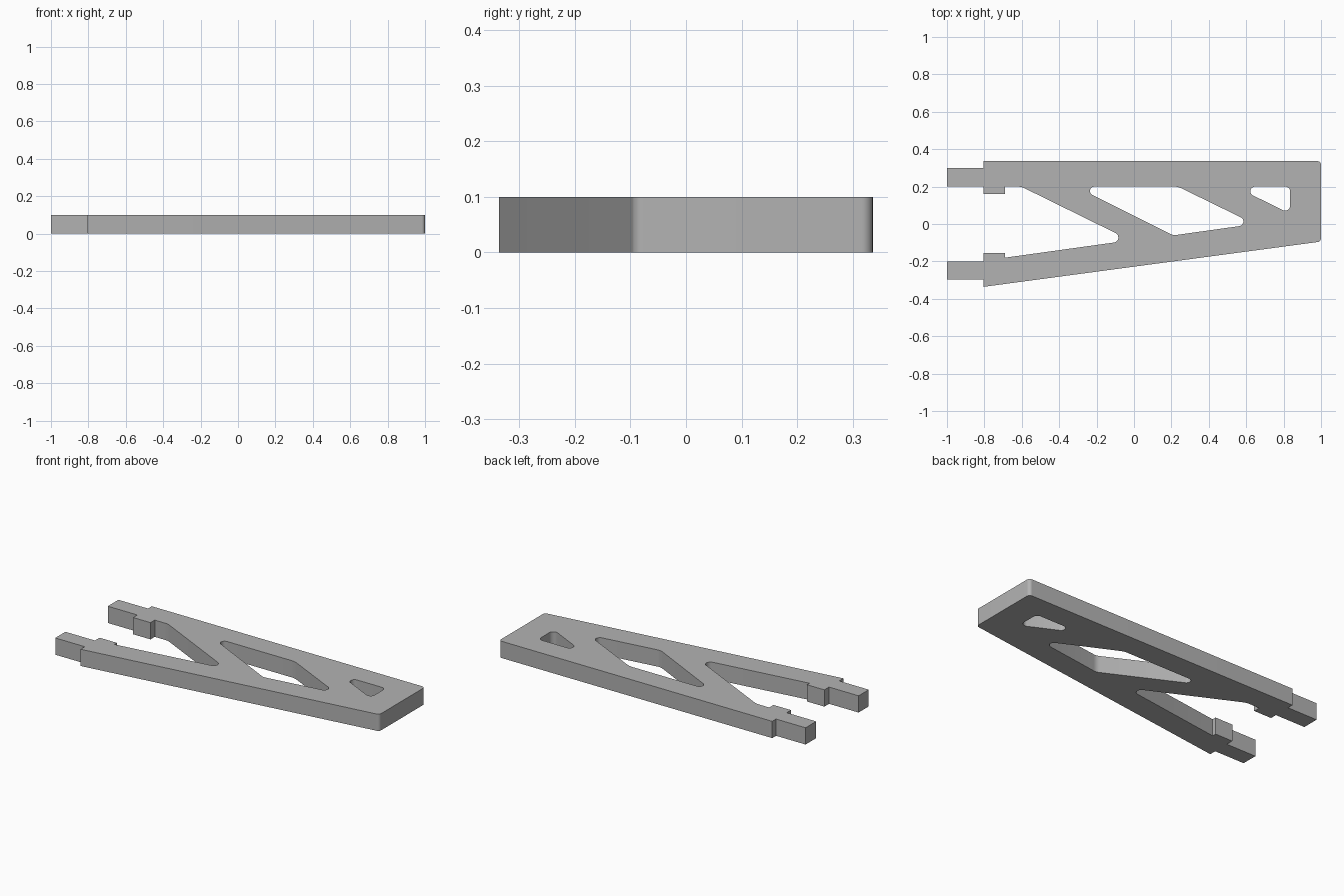
import bpy, bmesh, math
from mathutils import Vector

if "Cube" in bpy.data.objects:
    bpy.data.objects.remove(bpy.data.objects["Cube"])

THICK = 0.10


def rounded(points, steps=12):
    """Closed outline from (x, y, fillet radius) corners."""
    out = []
    n = len(points)
    for i, (x, y, r) in enumerate(points):
        p = Vector((x, y))
        if r == 0:
            out.append(p)
            continue
        a = (Vector(points[i - 1][:2]) - p).normalized()
        b = (Vector(points[(i + 1) % n][:2]) - p).normalized()
        half = a.angle(b) / 2
        c = p + (a + b).normalized() * (r / math.sin(half))
        start = p + a * (r / math.tan(half)) - c
        end = p + b * (r / math.tan(half)) - c
        sweep = math.pi - 2 * half
        for k in range(steps + 1):
            t = k / steps
            out.append(c + (start * math.sin((1 - t) * sweep)
                            + end * math.sin(t * sweep)) / math.sin(sweep))
    return out


def plate(name, loops, mat):
    """Flat plate with holes: the first loop is the outside."""
    bm = bmesh.new()
    edges = []
    for loop in loops:
        vs = [bm.verts.new((p.x, p.y, 0)) for p in loop]
        edges += [bm.edges.new((v, vs[(i + 1) % len(vs)])) for i, v in enumerate(vs)]
    bmesh.ops.triangle_fill(bm, edges=edges, use_beauty=True)
    ext = bmesh.ops.extrude_face_region(bm, geom=bm.faces[:], use_keep_orig=True)
    for v in [g for g in ext["geom"] if isinstance(g, bmesh.types.BMVert)]:
        v.co.z = THICK
    bmesh.ops.recalc_face_normals(bm, faces=bm.faces[:])
    me = bpy.data.meshes.new(name)
    bm.to_mesh(me)
    bm.free()
    me.materials.append(mat)
    ob = bpy.data.objects.new(name, me)
    bpy.context.collection.objects.link(ob)
    bpy.context.view_layer.objects.active = ob
    ob.select_set(True)
    bpy.ops.object.shade_smooth_by_angle(angle=math.radians(20))
    return ob


grey = bpy.data.materials.new("mid grey")
grey.diffuse_color = (0.45, 0.45, 0.45, 1)
grey.use_nodes = True
grey.node_tree.nodes["Principled BSDF"].inputs["Base Color"].default_value = grey.diffuse_color

# Outside: two end pins, inner lugs, and the open wedge between the legs
outline = rounded([
    (-1, 0.30, 0), (-0.805, 0.30, 0), (-0.805, 0.336, 0),
    (1, 0.336, 0.02), (1, -0.094, 0.02),
    (-0.805, -0.336, 0), (-0.805, -0.296, 0), (-1, -0.296, 0),
    (-1, -0.20, 0), (-0.805, -0.20, 0), (-0.805, -0.156, 0),
    (-0.69, -0.156, 0), (-0.69, -0.18, 0),
    (-0.02, -0.087, 0.027), (-0.603, 0.20, 0.09),
    (-0.69, 0.20, 0), (-0.69, 0.16, 0), (-0.805, 0.16, 0),
    (-0.805, 0.20, 0), (-1, 0.20, 0),
])
# Middle truss opening
middle_hole = rounded([
    (-0.313, 0.20, 0.024), (0.235, 0.20, 0.09),
    (0.644, 0.0, 0.025), (0.209, -0.061, 0.06),
])
# Small end opening
end_hole = rounded([
    (0.54, 0.20, 0.025), (0.835, 0.20, 0.027), (0.835, 0.055, 0.027),
])

plate("bracket_arm", [outline, middle_hole, end_hole], grey)
